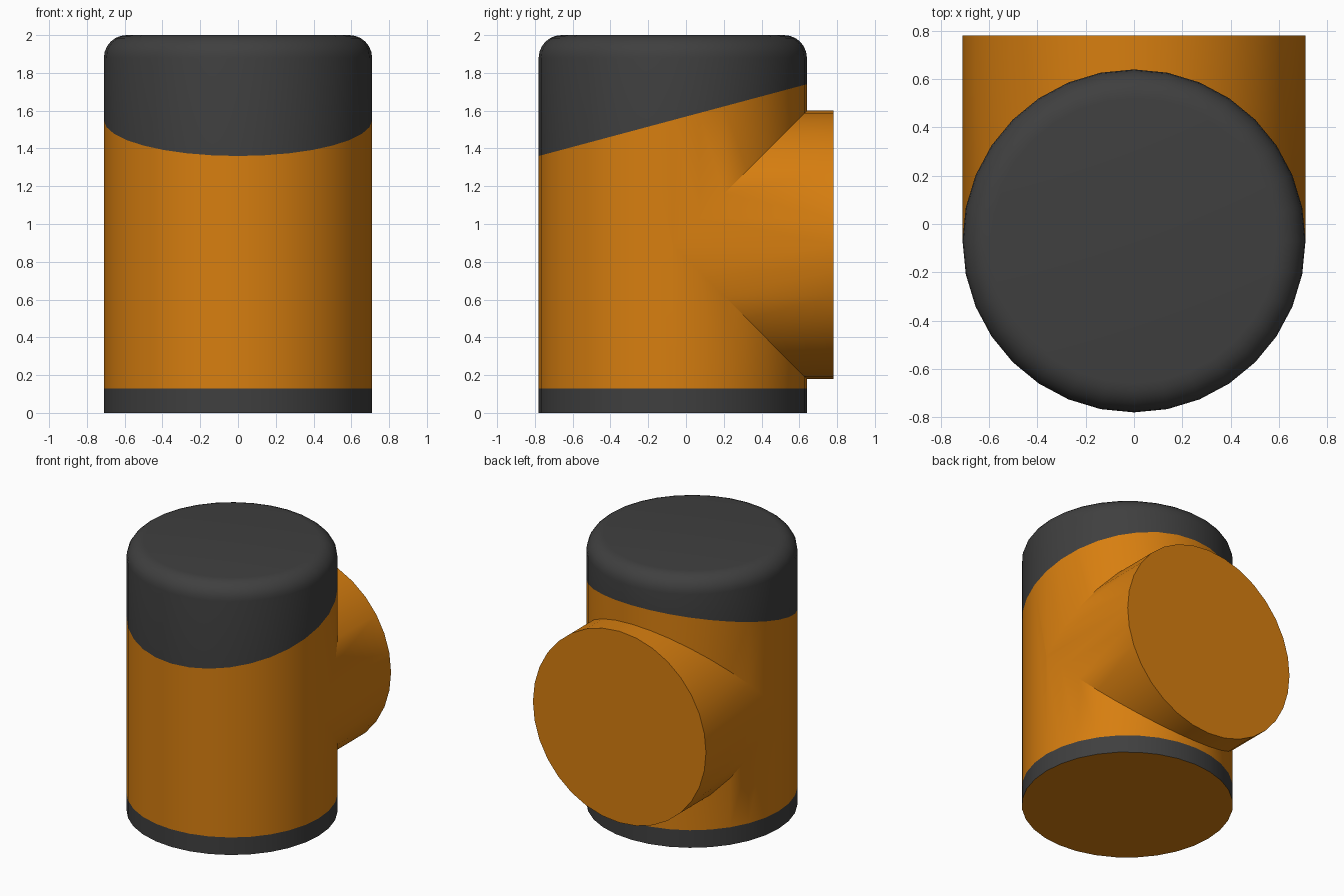
import bpy, bmesh, math
from mathutils import Vector, Matrix

if "Cube" in bpy.data.objects:
    bpy.data.objects.remove(bpy.data.objects["Cube"])

RADIUS, AXIS_Y, HEIGHT = 0.71, -0.07, 2.0
SEGMENTS = 32


def material(name, colour):
    mat = bpy.data.materials.new(name)
    mat.use_nodes = True
    mat.diffuse_color = colour
    mat.node_tree.nodes["Principled BSDF"].inputs["Base Color"].default_value = colour
    return mat


materials = [material("orange", (0.68, 0.21, 0.005, 1)),
             material("charcoal", (0.05, 0.05, 0.05, 1))]


def cylinder(bm, depth):
    bmesh.ops.create_cone(bm, cap_ends=True, segments=SEGMENTS,
                          radius1=RADIUS, radius2=RADIUS, depth=depth)


def finish(bm, name):
    mesh = bpy.data.meshes.new(name)
    bm.to_mesh(mesh)
    bm.free()
    for mat in materials:
        mesh.materials.append(mat)
    obj = bpy.data.objects.new(name, mesh)
    bpy.context.collection.objects.link(obj)
    return obj


# Upright body with a rounded top rim
bm = bmesh.new()
cylinder(bm, HEIGHT)
bmesh.ops.translate(bm, verts=bm.verts, vec=(0, AXIS_Y, HEIGHT / 2))
rim = [e for e in bm.edges if all(v.co.z > HEIGHT - 0.01 for v in e.verts)]
bmesh.ops.bevel(bm, geom=rim, offset=0.12, segments=6, profile=0.5, affect='EDGES')

# Cut the level base band and the slanted cap line
slant = Vector((0, -0.2676, 1))
cap_point = Vector((0, AXIS_Y, 1.55))
for point, normal in ((Vector((0, 0, 0.13)), Vector((0, 0, 1))), (cap_point, slant)):
    bmesh.ops.bisect_plane(bm, geom=bm.verts[:] + bm.edges[:] + bm.faces[:],
                           plane_co=point, plane_no=normal, dist=0.0001)
for face in bm.faces:
    centre = face.calc_center_median()
    in_cap = (centre - cap_point).dot(slant) > 0
    in_band = 0.001 < centre.z < 0.13
    face.material_index = int(in_cap or in_band)
body = finish(bm, "body")

# Rear branch of equal radius, mitred into the body
bm = bmesh.new()
back = 0.78
cylinder(bm, back - AXIS_Y)
bmesh.ops.transform(bm, verts=bm.verts,
                    matrix=Matrix.Translation((0, (back + AXIS_Y) / 2, 0.89))
                    @ Matrix.Rotation(math.pi / 2, 4, 'X'))
branch = finish(bm, "rear_branch_cutter")
branch.hide_render = True

# Join the branch to the body
join = body.modifiers.new("branch_union", 'BOOLEAN')
join.operation = 'UNION'
join.solver = 'EXACT'
join.object = branch
bpy.ops.object.select_all(action='DESELECT')
bpy.context.view_layer.objects.active = body
body.select_set(True)
bpy.ops.object.modifier_apply(modifier=join.name)
bpy.data.objects.remove(branch)
bpy.ops.object.shade_smooth_by_angle(angle=math.radians(30))
